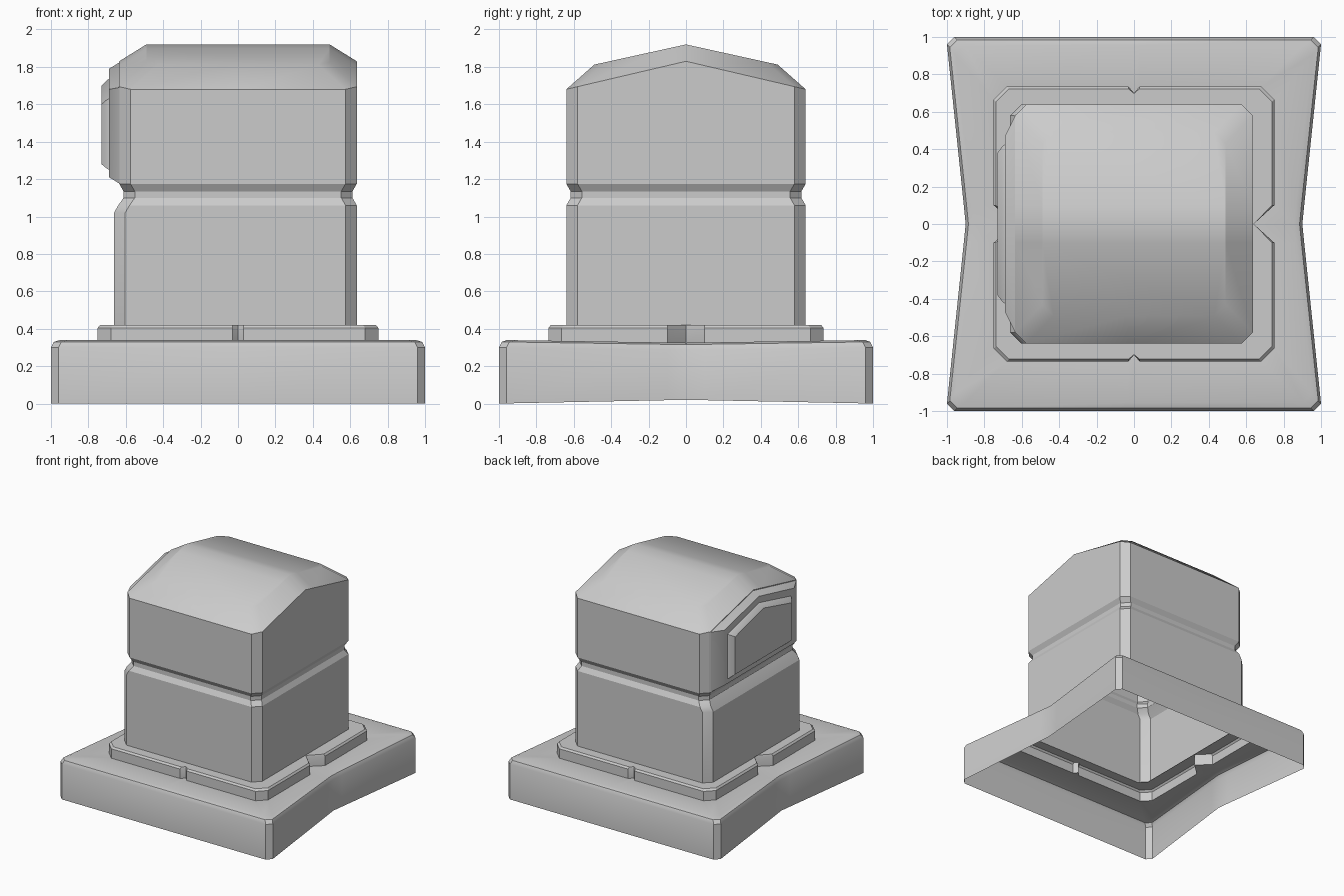
import bpy

if "Cube" in bpy.data.objects:
    bpy.data.objects.remove(bpy.data.objects["Cube"])


def loft(name, rings, caps=()):
    """Skin a list of equal-length point rings; caps index into the last ring."""
    n = len(rings[0])
    verts = [p for r in rings for p in r]
    faces = []
    for k in range(len(rings) - 1):
        a, b = k * n, (k + 1) * n
        for i in range(n):
            j = (i + 1) % n
            faces.append((a + i, a + j, b + j, b + i))
    last = (len(rings) - 1) * n
    faces += [[last + i for i in cap] for cap in caps]
    me = bpy.data.meshes.new(name)
    me.from_pydata(verts, [], faces)
    ob = bpy.data.objects.new(name, me)
    bpy.context.collection.objects.link(ob)
    bpy.ops.object.select_all(action='DESELECT')
    ob.select_set(True)
    bpy.context.view_layer.objects.active = ob
    bpy.ops.object.shade_smooth_by_angle(angle=0.52)
    return ob


def ring(hx, hy, c, z, side=(.1, 0, 0), front=(.03, 0, 0), left=None):
    """Chamfered rectangle; side/front = (half width, inset there, inset at the middle)."""
    zf = z if callable(z) else (lambda x, y: z)
    lx = left or hx
    w, dw, d = side
    v, dv, e = front
    pts = [(hx, c - hy), (hx - dw, -w), (hx - d, 0), (hx - dw, w), (hx, hy - c),
           (hx - c, hy), (v, hy - dv), (0, hy - e), (-v, hy - dv), (c - lx, hy),
           (-lx, hy - c), (dw - lx, w), (d - lx, 0), (dw - lx, -w), (-lx, c - hy),
           (c - lx, -hy), (-v, dv - hy), (0, e - hy), (v, dv - hy), (hx - c, -hy)]
    return [(x, y, zf(x, y)) for x, y in pts]


# Base: open shell with pinched left and right sides
def dip(z, amount):
    return lambda x, y: z + amount * (1 - abs(y)) if abs(x) > .5 else z


pinch = (.1, .09, .1)
loft("base", [
    ring(1, 1, .04, dip(0, .02), pinch),
    ring(1, 1, .04, dip(.30, -.015), pinch),
    ring(.985, .985, .04, dip(.33, -.015), pinch),
    ring(.955, .955, .05, dip(.34, -.015), pinch),
    ring(.75, .735, .07, .325, (.1, 0, .11), (.03, 0, .035)),
])

# Plinth step with a notch in the middle of each side
notch = dict(side=(.1, 0, .11), front=(.03, 0, .035))
loft("plinth", [
    ring(.75, .735, .07, .325, **notch),
    ring(.75, .735, .07, .405, **notch),
    ring(.738, .723, .07, .42, (.1, 0, .098), (.03, 0, .025)),
    ring(.635, .64, .06, .42),
])

# Body: shaft, waist groove, and bevelled gable roof
loft("body", [
    ring(.635, .64, .06, .42, left=.663),
    ring(.635, .64, .06, 1.02, left=.663),
    ring(.635, .64, .06, 1.06, left=.64),
    ring(.612, .617, .06, 1.10),
    ring(.612, .617, .06, 1.135),
    ring(.635, .64, .06, 1.175),
    ring(.635, .64, .06, lambda x, y: 1.83 - .234 * abs(y)),
    ring(.49, .49, .06, lambda x, y: 1.92 - .22 * abs(y)),
], caps=[range(2, 13), list(range(12, 20)) + [0, 1, 2]])


# Raised gabled panel on the left face
def outline(x, w, bottom, shoulder, peak):
    return [(x, w, bottom), (x, -w, bottom), (x, -w, shoulder), (x, 0, peak), (x, w, shoulder)]


loft("side_panel", [
    outline(-.632, .585, 1.175, 1.69, 1.825),
    outline(-.69, .47, 1.21, 1.68, 1.79),
    outline(-.69, .425, 1.25, 1.63, 1.735),
    outline(-.70, .42, 1.255, 1.625, 1.73),
    outline(-.73, .38, 1.28, 1.60, 1.70),
], caps=[range(5)])
